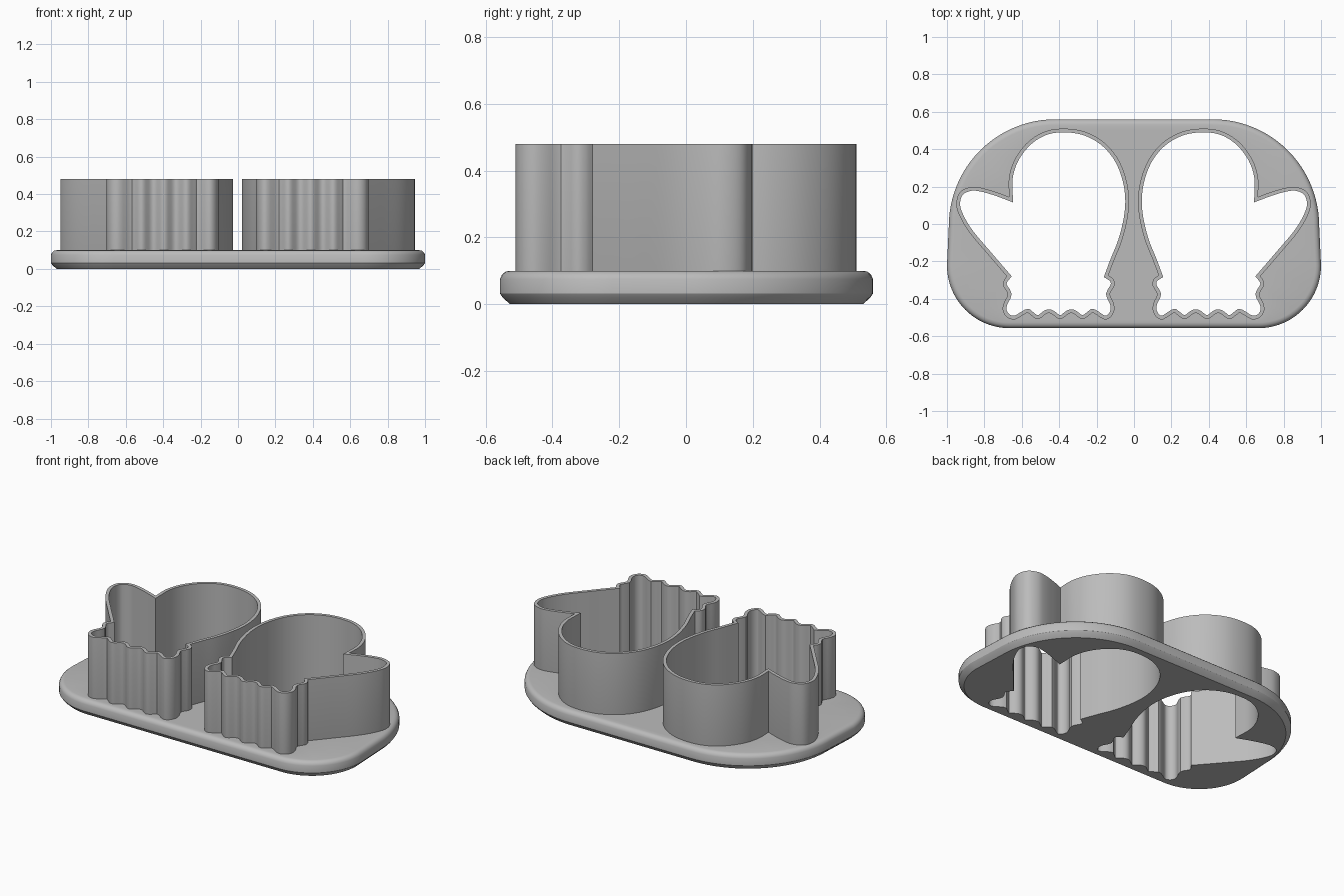
import bpy
import bmesh
import math
from mathutils import Vector

PLATE_TOP, WALL_TOP, THICK = 0.1, 0.48, 0.02

cube = bpy.data.objects.get("Cube")
if cube:
    bpy.data.objects.remove(cube, do_unlink=True)

grey = bpy.data.materials.new("plain_grey")
grey.use_nodes = True
grey.diffuse_color = (0.5, 0.5, 0.5, 1)
grey.node_tree.nodes["Principled BSDF"].inputs["Base Color"].default_value = (0.5, 0.5, 0.5, 1)


def spline(points, steps=5):
    """Smooth open curve through the points, without its last point."""
    p = [Vector(q) for q in points]
    p = [2 * p[0] - p[1]] + p + [2 * p[-1] - p[-2]]
    out = []
    for a, b, c, d in zip(p, p[1:], p[2:], p[3:]):
        for i in range(steps):
            t = i / steps
            out.append(0.5 * (2 * b + (c - a) * t + (2 * a - 5 * b + 4 * c - d) * t * t
                              + (3 * b - a - 3 * c + d) * t ** 3))
    return out


def inset(loop, dist):
    """Move a counter-clockwise outline inwards with mitred corners."""
    out = []
    for i, p in enumerate(loop):
        before = (p - loop[i - 1]).normalized()
        after = (loop[(i + 1) % len(loop)] - p).normalized()
        n1 = Vector((-before.y, before.x))
        n2 = Vector((-after.y, after.x))
        mid = (n1 + n2).normalized()
        out.append(p + mid * dist / max(mid.dot(n1), 0.45))
    return out


def arc(cx, cy, r, start, steps=24):
    """Quarter circle from the start angle."""
    angles = [math.radians(start + 90 * i / steps) for i in range(steps + 1)]
    return [Vector((cx + r * math.cos(a), cy + r * math.sin(a))) for a in angles]


def ring(bm, loop, z):
    return [bm.verts.new((p.x, p.y, z)) for p in loop]


def bridge(bm, low, high):
    for i in range(len(low)):
        bm.faces.new((low[i - 1], low[i], high[i], high[i - 1]))


def fill(bm, rings):
    """Flat cap between an outer ring and its holes."""
    edges = [bm.edges.get((r[i - 1], r[i])) for r in rings for i in range(len(r))]
    bmesh.ops.triangle_fill(bm, edges=edges, use_beauty=True)


def finish(bm, name):
    bmesh.ops.recalc_face_normals(bm, faces=bm.faces)
    mesh = bpy.data.meshes.new(name)
    bm.to_mesh(mesh)
    bm.free()
    mesh.materials.append(grey)
    obj = bpy.data.objects.new(name, mesh)
    bpy.context.collection.objects.link(obj)
    bpy.ops.object.select_all(action='DESELECT')
    obj.select_set(True)
    bpy.context.view_layer.objects.active = obj
    bpy.ops.object.shade_smooth_by_angle(angle=math.radians(32))


# Mitten outline: hand, scalloped cuff, thumb
crotch, inner_wrist, outer_wrist = (.663, .145), (.132, -.275), (.675, -.28)
hand = [crotch, (.663, .25), (.63, .35), (.56, .44), (.47, .495), (.37, .51),
        (.26, .494), (.16, .44), (.085, .355), (.04, .25), (.022, .14),
        (.03, .03), (.06, -.09), (.1, -.19), inner_wrist]
scallops = []
for i in range(25):
    x = .21 + .36 * i / 24
    scallops.append((x, -.492 - .016 * math.cos(math.tau * (x - .27) / .12)))
cuff = [inner_wrist, (.105, -.295), (.1, -.33), (.124, -.375), (.105, -.42),
        (.1, -.46), (.12, -.498), (.155, -.51)] + scallops
cuff += [(.63, -.51), (.675, -.498), (.697, -.46), (.69, -.42), (.67, -.375),
         (.695, -.33), (.69, -.3), outer_wrist]
thumb = [outer_wrist, (.78, -.158), (.875, -.045), (.928, .045), (.945, .11),
         (.925, .17), (.87, .197), (.81, .193), (.73, .17), crotch]
left_outline = spline(hand) + spline(cuff, 3) + spline(thumb)
right_outline = [Vector((-p.x - .005, p.y)) for p in reversed(left_outline)]
outlines = {"left": left_outline, "right": right_outline}

# Upright cutter walls, open through the plate
for side, outer in outlines.items():
    bm = bmesh.new()
    inner = inset(outer, THICK)
    rings = [ring(bm, inner, 0), ring(bm, inner, WALL_TOP),
             ring(bm, outer, WALL_TOP), ring(bm, outer, PLATE_TOP)]
    for i in range(4):
        bridge(bm, rings[i - 1], rings[i])
    finish(bm, side + "_mitten_wall")

# Base plate with a chamfered foot, rounded rim and two mitten holes
plate = arc(.42, -.01, .57, 0) + arc(-.42, -.01, .57, 90)
plate += arc(-.665, -.222, .335, 180) + arc(.665, -.222, .335, 270)
bm = bmesh.new()
profile = [(.03, 0), (.008, .02), (0, .032), (0, .075), (.006, .088), (.016, .097), (.03, PLATE_TOP)]
sides = [ring(bm, inset(plate, d), z) for d, z in profile]
for low, high in zip(sides, sides[1:]):
    bridge(bm, low, high)
bottom, top = [sides[0]], [sides[-1]]
for outer in outlines.values():
    bottom.append(ring(bm, inset(outer, THICK), 0))
    top.append(ring(bm, outer, PLATE_TOP))
    bridge(bm, bottom[-1], top[-1])
fill(bm, bottom)
fill(bm, top)
finish(bm, "base_plate")
